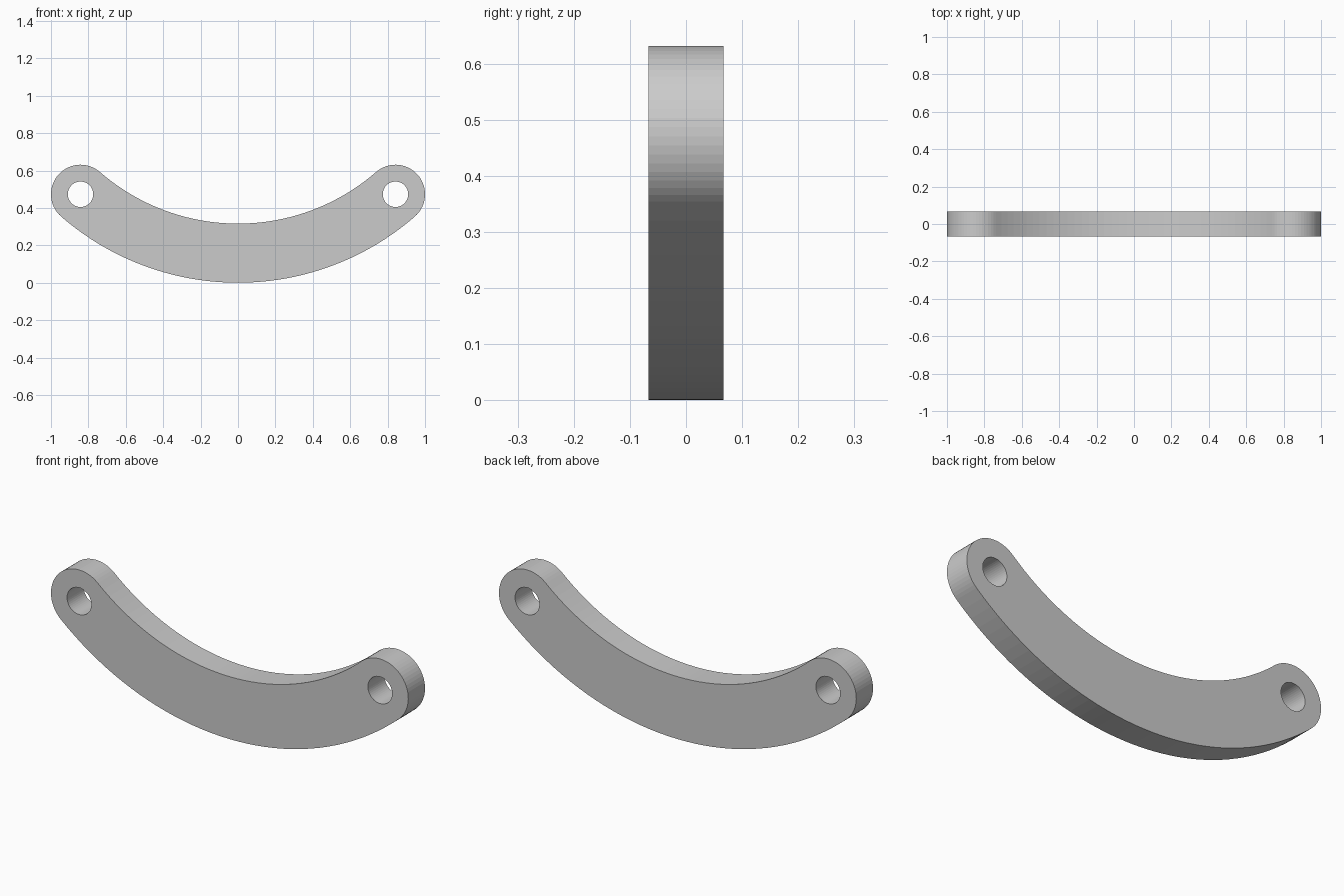
import bpy, bmesh
from math import sin, cos, pi, asin, radians

if "Cube" in bpy.data.objects:
    bpy.data.objects.remove(bpy.data.objects["Cube"])

THICK = 0.134                 # depth along y
END_X, END_Z = 0.842, 0.473   # hole centres
END_R, HOLE_R = 0.158, 0.068
ARC_Z = 1.441                 # shared centre height of both long arcs
MID_R = ARC_Z - END_R
HALF = asin(END_X / MID_R)    # half angle of the curved arm


def arc(cx, cz, r, a0, a1, n):
    """Points on an arc, last point left out."""
    return [(cx + r * cos(a0 + (a1 - a0) * i / n),
             cz + r * sin(a0 + (a1 - a0) * i / n)) for i in range(n)]


def add_loop(curve, pts):
    sp = curve.splines.new('POLY')
    sp.points.add(len(pts) - 1)
    for p, (x, z) in zip(sp.points, pts):
        p.co = (x, z, 0, 1)
    sp.use_cyclic_u = True


# Outline: underside arc, right end, upper arc, left end
left, right = -pi / 2 - HALF, -pi / 2 + HALF
outline = (arc(0, ARC_Z, MID_R + END_R, left, right, 40)
           + arc(END_X, END_Z, END_R, right, right + pi, 30)
           + arc(0, ARC_Z, MID_R - END_R, right, left, 40)
           + arc(-END_X, END_Z, END_R, left + pi, left + 2 * pi, 30))

curve = bpy.data.curves.new("curved_link", 'CURVE')
curve.dimensions = '2D'
curve.fill_mode = 'BOTH'
curve.extrude = THICK / 2
add_loop(curve, outline)

# Pin holes
for s in (-1, 1):
    add_loop(curve, arc(s * END_X, END_Z, HOLE_R, 0, 2 * pi, 48))

link = bpy.data.objects.new("curved_link", curve)
bpy.context.collection.objects.link(link)
link.rotation_euler.x = radians(90)
bpy.context.view_layer.objects.active = link
link.select_set(True)
bpy.ops.object.convert(target='MESH')

# Weld caps to sides
link = bpy.context.object
bm = bmesh.new()
bm.from_mesh(link.data)
bmesh.ops.remove_doubles(bm, verts=bm.verts, dist=0.0005)
bmesh.ops.recalc_face_normals(bm, faces=bm.faces)
for f in bm.faces:
    f.smooth = False
bm.to_mesh(link.data)
bm.free()
